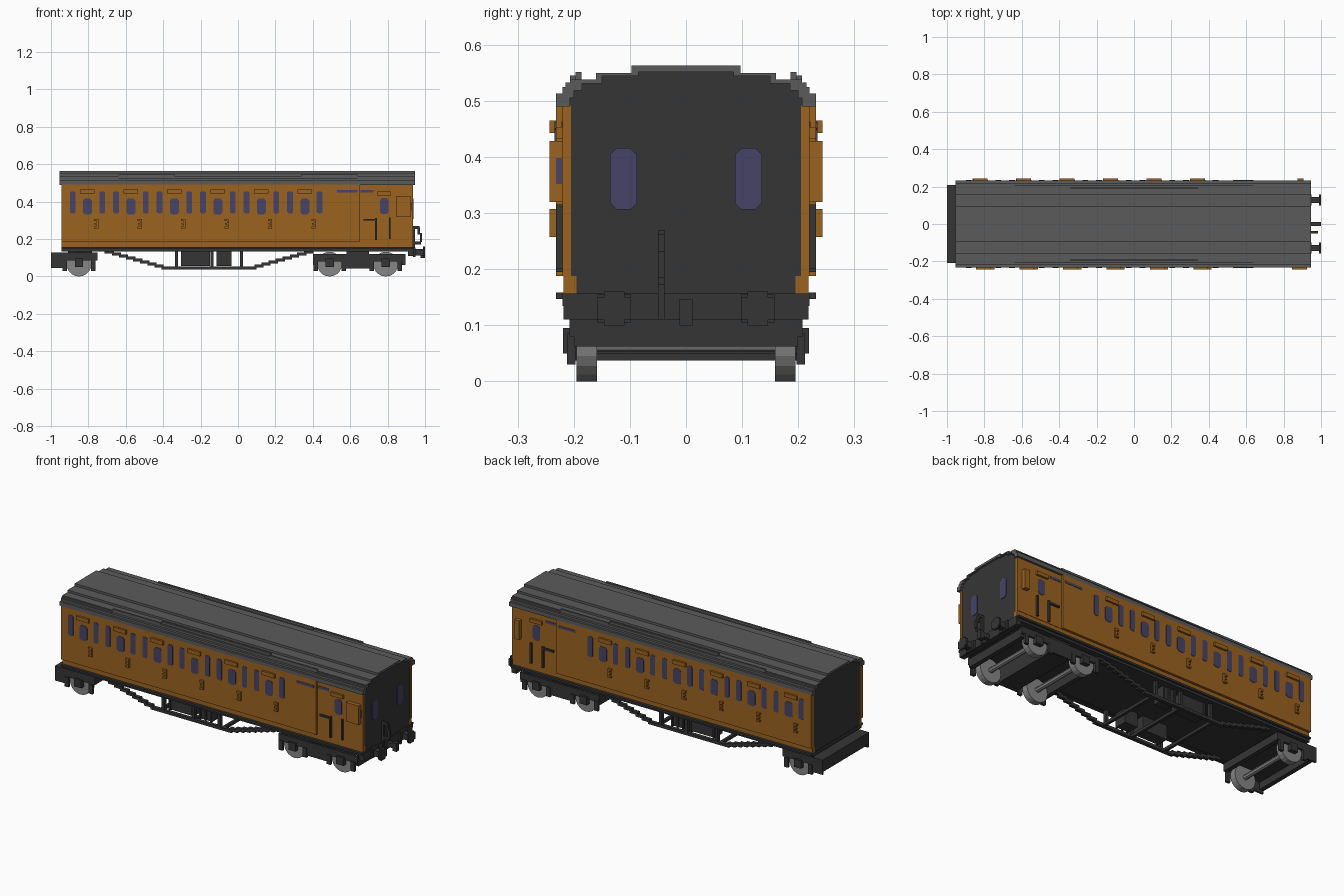
import bpy, bmesh, math
from mathutils import Matrix

if "Cube" in bpy.data.objects:
    bpy.data.objects.remove(bpy.data.objects["Cube"], do_unlink=True)


def material(name, r, g, b):
    m = bpy.data.materials.new(name)
    m.use_nodes = True
    m.diffuse_color = (r, g, b, 1)
    m.node_tree.nodes["Principled BSDF"].inputs["Base Color"].default_value = (r, g, b, 1)
    return m


ORANGE = material("varnished_orange", 0.325, 0.125, 0.015)
BLACK = material("frame_black", 0.036, 0.036, 0.036)
ROOF = material("roof_grey", 0.105, 0.105, 0.105)
STEEL = material("wheel_steel", 0.24, 0.24, 0.24)
GLASS = material("window_blue", 0.062, 0.056, 0.132)


def finish(name, bm, mat):
    bmesh.ops.recalc_face_normals(bm, faces=bm.faces)
    me = bpy.data.meshes.new(name)
    bm.to_mesh(me)
    bm.free()
    me.materials.append(mat)
    ob = bpy.data.objects.new(name, me)
    bpy.context.collection.objects.link(ob)
    return ob


def boxes(name, mat, items):
    """One object from boxes given as (x0, x1, y0, y1, z0, z1)."""
    bm = bmesh.new()
    for x0, x1, y0, y1, z0, z1 in items:
        m = Matrix.Translation(((x0 + x1) / 2, (y0 + y1) / 2, (z0 + z1) / 2))
        m = m @ Matrix.Diagonal((x1 - x0, abs(y1 - y0), z1 - z0, 1))
        bmesh.ops.create_cube(bm, size=1, matrix=m)
    return finish(name, bm, mat)


def both(items):
    """Repeat boxes on the other side of the coach."""
    return items + [(a, b, -d, -c, e, f) for a, b, c, d, e, f in items]


def add_prism(bm, pts, vec):
    face = bm.faces.new([bm.verts.new(p) for p in pts])
    ext = bmesh.ops.extrude_face_region(bm, geom=[face], use_keep_orig=True)
    bmesh.ops.translate(bm, vec=vec, verts=[v for v in ext["geom"] if isinstance(v, bmesh.types.BMVert)])


def octagon(cx, cz, w, h, c):
    a, b = w / 2, h / 2
    return [(cx - a, cz - b + c), (cx - a + c, cz - b), (cx + a - c, cz - b), (cx + a, cz - b + c),
            (cx + a, cz + b - c), (cx + a - c, cz + b), (cx - a + c, cz + b), (cx - a, cz + b - c)]


def cylinders(name, mat, items, sides):
    """One object from cylinders along y given as (x, y, z, radius, length)."""
    bm = bmesh.new()
    for x, y, z, r, length in items:
        m = Matrix.Translation((x, y, z)) @ Matrix.Rotation(math.pi / 2, 4, 'X')
        bmesh.ops.create_cone(bm, cap_ends=True, segments=sides, radius1=r, radius2=r, depth=length, matrix=m)
    return finish(name, bm, mat)


# Stepped roof shell and the dark body core under it
outer = [(.232, .49), (.232, .513), (.22, .513), (.22, .525), (.207, .525), (.207, .538),
         (.16, .538), (.16, .55), (.097, .55), (.097, .563)]
inner = [(.207, .49), (.207, .505), (.2, .505), (.2, .518), (.185, .518), (.185, .531),
         (.15, .531), (.15, .544), (.085, .544), (.085, .551)]
mirror = lambda pts: [(-y, z) for y, z in reversed(pts)]
bm = bmesh.new()
ring = outer + mirror(outer) + [(-y, z) for y, z in inner] + list(reversed(inner))
add_prism(bm, [(-.955, y, z) for y, z in ring], (1.9, 0, 0))
finish("roof", bm, ROOF)
bm = bmesh.new()
core = [(.205, .15)] + inner + mirror(inner) + [(-.205, .15)]
add_prism(bm, [(-.943, y, z) for y, z in core], (1.877, 0, 0))
finish("body_core", bm, BLACK)

# Rain strips stepping up towards the middle of the roof
boxes("rain_strips", ROOF, both([
    (-.34, .34, .186, .197, .538, .551), (-.64, -.34, .197, .207, .535, .545),
    (.34, .64, .197, .207, .535, .545), (-.955, -.64, .207, .215, .523, .533),
    (.64, .945, .207, .215, .523, .533)]))

# Orange side panels, with the guard's section set back
boxes("side_panels", ORANGE, both([(-.945, .652, .205, .232, .188, .492), (-.945, .935, .195, .218, .157, .188)]))
boxes("guard_panels", ORANGE, both([(.652, .935, .205, .22, .188, .492)]))

# Compartment windows, door vents and door handles
doors = [-.805 + .2325 * i for i in range(6)]
panes, vents, handles = [], [], []
for s in (-1, 1):
    for x in doors:
        panes += [(s, .232, octagon(x, .374, .048, .085, .01))]
        panes += [(s, .232, octagon(x + d, .396, .031, .118, .007)) for d in (-.079, .079)]
        vx = x if s < 0 else x - .018
        vents.append((vx - .039, vx + .039, s * .23, s * .243, .443, .465))
        hx = x - s * .047
        handles += [(hx + .002, hx + .011, s * .23, s * .243, .257, .307),
                    (hx - .011, hx + .004, s * .23, s * .243, .296, .307),
                    (hx - .008, hx + .004, s * .23, s * .243, .277, .286),
                    (hx - .011, hx + .004, s * .23, s * .243, .257, .266)]
    panes.append((s, .22, octagon(.782, .376, .045, .085, .01)))
    panes.append((s, .232, octagon(.583, .456, .11, .014, .002)))
    panes.append((s, .22, octagon(.69, .456, .07, .014, .002)))
    vents.append((.743, .817, s * .218, s * .232, .433, .453))
bm = bmesh.new()
for s, y, shape in panes:
    add_prism(bm, [(x, s * (y - .003), z) for x, z in shape], (0, s * .005, 0))
finish("side_windows", bm, GLASS)
boxes("door_vents", ORANGE, vents)
boxes("door_handles", ORANGE, handles)

# Guard's lookouts, handrails and end windows
boxes("lookouts", ORANGE, [(.845, .925, -.243, -.218, .32, .428), (.875, .905, .218, .243, .32, .428)])
boxes("lookout_pane", GLASS, [(.924, .927, -.232, -.221, .352, .398)])
boxes("guard_handrails", BLACK, both([
    (.733, .743, .218, .232, .195, .312), (.806, .816, .218, .232, .2, .315),
    (.67, .735, .218, .23, .298, .308)]))
bm = bmesh.new()
for cy in (-.111, .111):
    add_prism(bm, [(.932, y, z) for y, z in octagon(cy, .361, .048, .11, .012)], (.005, 0, 0))
finish("end_windows", bm, GLASS)

# Underframe with footboards and end beam
boxes("underframe", BLACK, both([(-.945, .94, .19, .22, .134, .157), (-.945, .935, .215, .232, .147, .158)])
      + [(-.945, .935, -.215, .215, .136, .156), (.91, .94, -.218, .218, .11, .157)])

# Stepped truss rods on each side, joined by cross members
truss, steps, mid = [], 9, -.155
for s in (-1, 1):
    for i in range(steps):
        x0 = .21 + .342 * i / steps
        z = .045 + .085 * i / (steps - 1)
        for side in (-1, 1):
            xa, xb = sorted((mid + side * (x0 - .006), mid + side * (x0 + .044)))
            truss.append((xa, xb, s * .18, s * .2, z - .008, z + .008))
    truss.append((mid - .21, mid + .21, s * .18, s * .2, .037, .053))
    truss += [(x - .008, x + .008, s * .18, s * .2, .045, .14) for x in (-.33, -.14, .02)]
truss += [(x - .008, x + .008, -.19, .19, .037, .053) for x in (-.35, -.14, .04)]
boxes("truss_frame", BLACK, truss)
boxes("equipment_boxes", BLACK, both([(-.305, -.15, .11, .178, .057, .14), (-.115, -.035, .11, .178, .057, .14)]))
boxes("box_ribs", BLACK, both([(x, x + .01, .175, .185, .055, .14) for x in (-.305, -.16, -.115, -.08, -.045)]))

# Bogies: one full, one half bogie reaching past the end
axles = (-.85, .49, .79)
frame = both([(.4, .895, .197, .208, .08, .12), (.56, .72, .197, .208, .042, .085),
              (-1, -.75, .197, .208, .085, .128), (-1, -.93, .197, .208, .045, .09)])
frame += [(.4, .425, -.2, .2, .062, .11), (.87, .895, -.2, .2, .062, .11), (.58, .70, -.2, .2, .05, .136),
          (-1, -.975, -.2, .2, .06, .128), (-.975, -.91, -.2, .2, .1, .128),
          (-.775, -.75, -.2, .2, .085, .128), (-.91, -.78, -.15, .15, .115, .138)]
boxes("bogie_frames", BLACK, frame)
boxes("axle_boxes", BLACK, both([(x - .022, x + .022, .195, .219, .05, .095) for x in axles]
      + [(x + d - .012, x + d + .012, .197, .212, .03, .085) for x in axles for d in (-.075, .075)]))
cylinders("wheels", STEEL, [(x, s * .177, .066, .066, .036) for x in axles for s in (-1, 1)], 20)
cylinders("axles", STEEL, [(x, 0, .066, .014, .34) for x in axles], 8)

# Buffers, coupling and brake hose on the guard's end
buffers = []
for y in (-.128, .128):
    buffers += [(.935, .99, y - .016, y + .016, .113, .147), (.988, 1, y - .03, y + .03, .11, .15),
                (.988, 1, y - .018, y + .018, .1, .16), (.935, .95, y - .03, y + .03, .105, .155)]
boxes("buffers", BLACK, buffers)
boxes("coupling", BLACK, [(.935, .985, -.012, .012, .115, .14), (.975, 1, -.012, .012, .1, .147)])
boxes("brake_hose", BLACK, [
    (.932, .947, -.05, -.038, .11, .27), (.945, .97, -.05, -.038, .255, .27),
    (.96, .974, -.05, -.038, .225, .262), (.972, .985, -.05, -.038, .185, .232),
    (.945, .978, -.05, -.038, .172, .188)])
